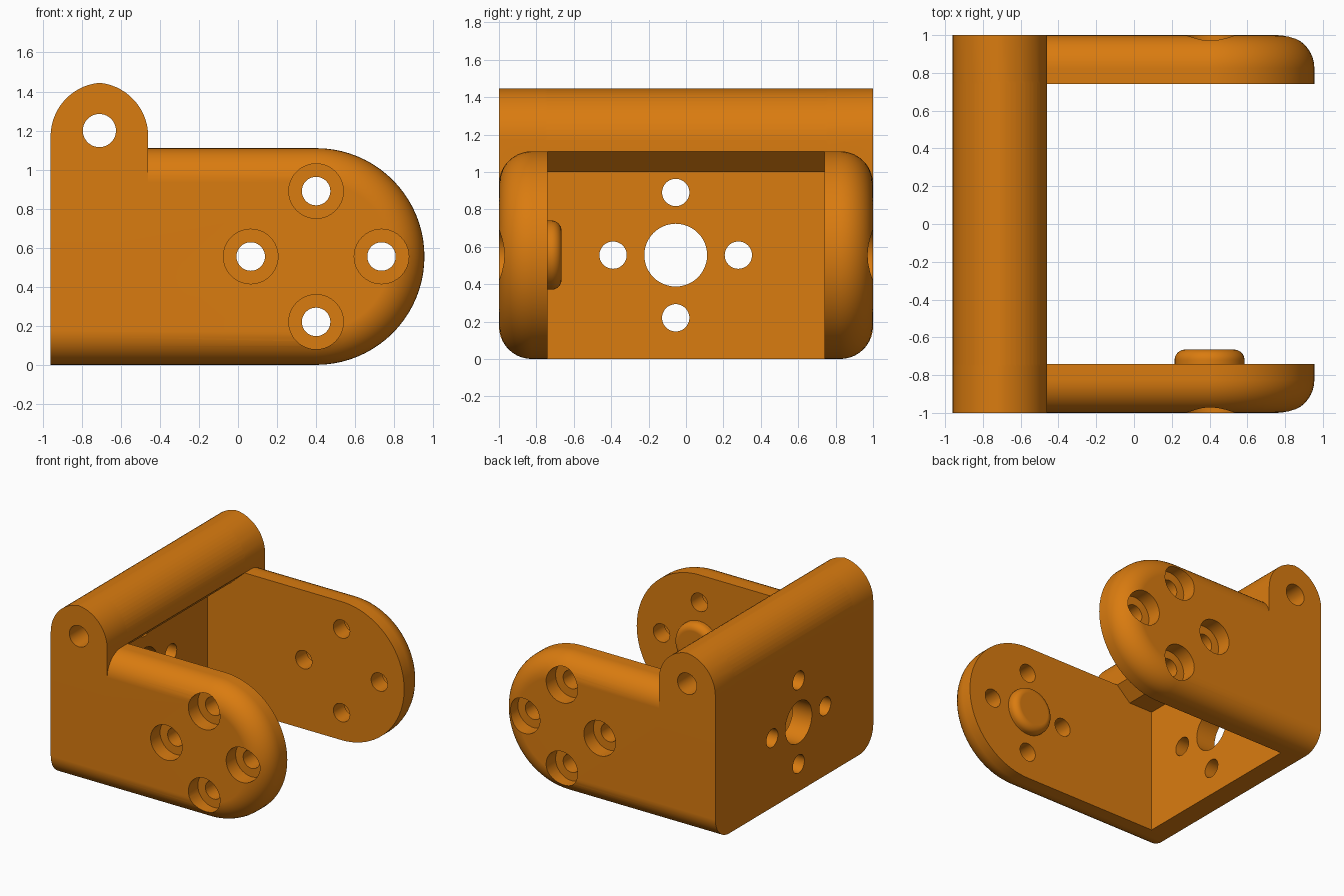
import bpy, bmesh, math
from mathutils import Matrix

if "Cube" in bpy.data.objects:
    bpy.data.objects.remove(bpy.data.objects["Cube"])

orange = bpy.data.materials.new("orange_plastic")
orange.diffuse_color = (0.70, 0.20, 0.005, 1)
orange.use_nodes = True
orange.node_tree.nodes["Principled BSDF"].inputs["Base Color"].default_value = orange.diffuse_color


def loft(name, rings):
    """Closed solid from a list of rings with equal point counts."""
    bm = bmesh.new()
    loops = [[bm.verts.new(p) for p in ring] for ring in rings]
    n = len(loops[0])
    for a, b in zip(loops, loops[1:]):
        for i in range(n):
            j = (i + 1) % n
            bm.faces.new((a[i], a[j], b[j], b[i]))
    bm.faces.new(loops[0])
    bm.faces.new(loops[-1])
    bmesh.ops.recalc_face_normals(bm, faces=bm.faces)
    me = bpy.data.meshes.new(name)
    bm.to_mesh(me)
    bm.free()
    me.materials.append(orange)
    ob = bpy.data.objects.new(name, me)
    bpy.context.collection.objects.link(ob)
    return ob


def prism(name, profile, y0, y1):
    return loft(name, [[(x, y, z) for x, z in profile] for y in (y0, y1)])


def disc_stack(name, x, z, steps, n=48):
    """Round solid along y from (y, radius) steps."""
    return loft(name, [[(x + r * math.cos(2 * math.pi * i / n), y,
                         z + r * math.sin(2 * math.pi * i / n))
                        for i in range(n)] for y, r in steps])


def combine(target, other, op):
    mod = target.modifiers.new(op.lower(), 'BOOLEAN')
    mod.operation, mod.solver, mod.object = op, 'EXACT', other
    bpy.context.view_layer.objects.active = target
    bpy.ops.object.modifier_apply(modifier=mod.name)
    bpy.data.objects.remove(other)


BACK, LUG, PLATE = -0.96, -0.46, -0.79   # x of rear, lug front, plate front
CX, CZ, R, FIL = 0.40, 0.555, 0.555, 0.175
INNER = 0.74

# Pointed arch over the hinge lug, from front to rear
AR, AZ = 0.276, 1.17
top = math.acos((AR - 0.25) / AR)
arch = [(LUG - AR + AR * math.cos(top * i / 14), AZ + AR * math.sin(top * i / 14))
        for i in range(15)]
arch += [(BACK + LUG - x, z) for x, z in reversed(arch[:-1])]

# Back plate with the hinge lug, chamfered underneath
bracket = prism("bracket", arch + [(BACK, 0), (PLATE, 0), (PLATE, 1.0),
                                   (-0.58, 1.0), (LUG, 1.11)], -0.76, 0.76)


def arm_ring(y, inset, n=40):
    r = R - inset
    pts = [(CX + r * math.sin(math.pi * i / n), y, CZ - r * math.cos(math.pi * i / n))
           for i in range(n + 1)]
    return [(BACK, y, CZ - r)] + pts + [(BACK, y, CZ + r)]


# Side arms with rounded outer rims, and the lug ends above them
for s in (-1, 1):
    rings = [arm_ring(s * INNER, 0)]
    for i in range(11):
        a = math.pi / 2 * i / 10
        rings.append(arm_ring(s * (1 - FIL + FIL * math.sin(a)), FIL * (1 - math.cos(a))))
    combine(bracket, loft("arm", rings), 'UNION')
    combine(bracket, prism("lug_end", arch + [(BACK, 0.8), (LUG, 0.8)],
                           s * INNER, s * 1.0), 'UNION')

# Pivot boss on the inside of the front arm
boss = [(-0.80, 0.185), (-0.72, 0.185)]
boss += [(-0.72 + 0.055 * math.sin(a), 0.13 + 0.055 * math.cos(a))
         for a in (math.pi / 2 * i / 8 for i in range(1, 9))]
combine(bracket, disc_stack("boss", CX, CZ, boss), 'UNION')

# Hinge pin hole
combine(bracket, disc_stack("pin_hole", -0.71, 1.2, [(-1.1, 0.085), (1.1, 0.085)]),
        'DIFFERENCE')

# Screw holes: counterbored in the arms, plain in the back plate
OFF = 0.335
for dx, dz in ((OFF, 0), (-OFF, 0), (0, OFF), (0, -OFF)):
    for s in (-1, 1):
        steps = [(s * 0.6, 0.073), (s * 0.88, 0.073), (s * 0.88, 0.14), (s * 1.1, 0.14)]
        combine(bracket, disc_stack("screw_hole", CX + dx, CZ + dz, steps, 40), 'DIFFERENCE')

for dy, dz, r in ((0, 0, 0.168), (OFF, 0, 0.073), (-OFF, 0, 0.073),
                  (0, OFF, 0.073), (0, -OFF, 0.073)):
    hole = disc_stack("plate_hole", 0, 0, [(-0.2, r), (0.2, r)])
    hole.data.transform(Matrix.Translation((-0.87, -0.055 + dy, CZ + dz))
                        @ Matrix.Rotation(math.pi / 2, 4, 'Z'))
    combine(bracket, hole, 'DIFFERENCE')

# Smooth curved faces, keep hard edges
bpy.ops.object.select_all(action='DESELECT')
bracket.select_set(True)
bpy.context.view_layer.objects.active = bracket
bpy.ops.object.shade_smooth_by_angle(angle=math.radians(30))
weighted = bracket.modifiers.new("weighted_normals", 'WEIGHTED_NORMAL')
weighted.keep_sharp = True
